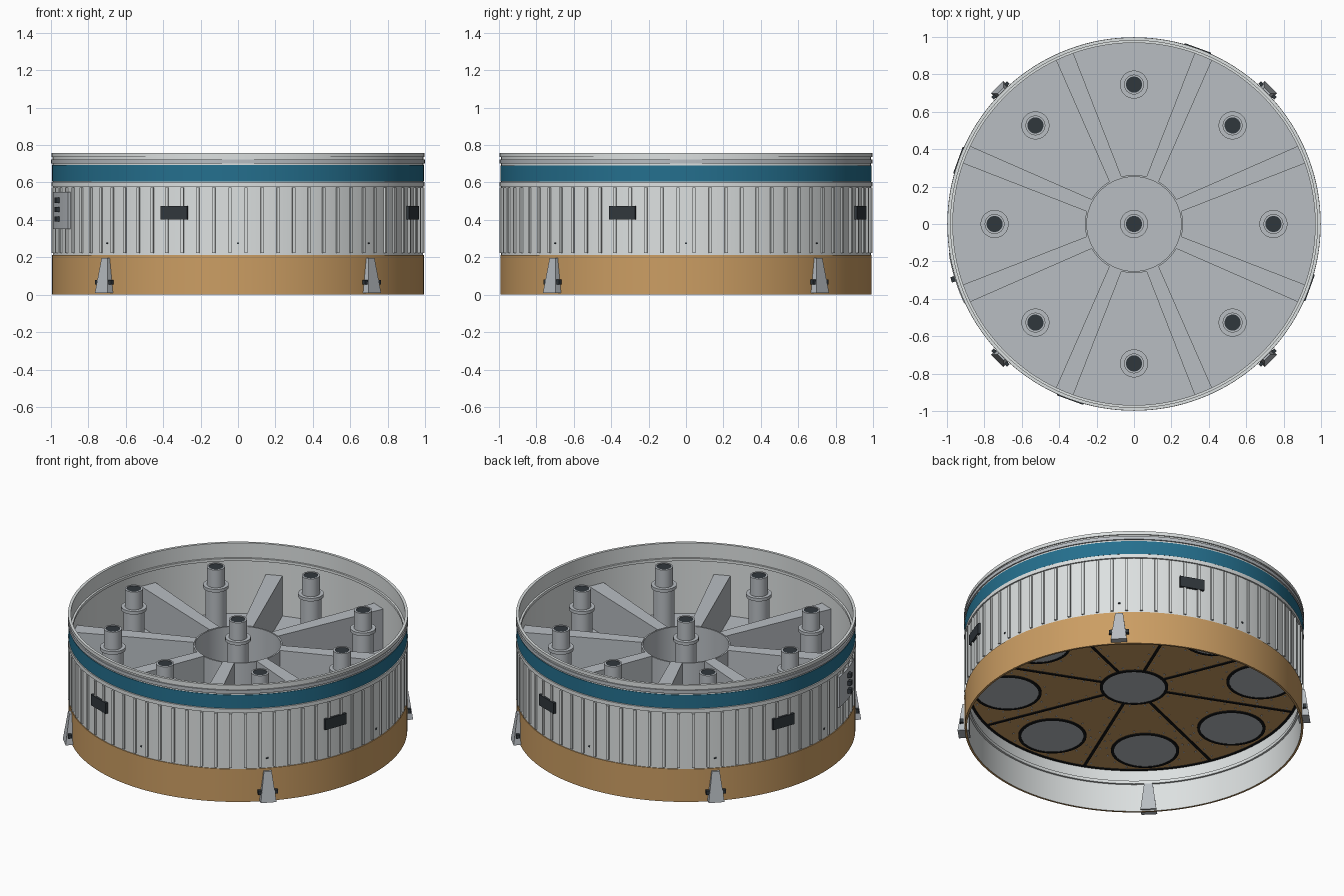
import bpy, bmesh
from math import pi, radians, cos, sin
from mathutils import Matrix, Vector

cube = bpy.data.objects.get("Cube")
if cube:
    bpy.data.objects.remove(cube)


def material(name, rgb):
    m = bpy.data.materials.new(name)
    m.use_nodes = True
    m.diffuse_color = (*rgb, 1)
    bsdf = next(n for n in m.node_tree.nodes if n.type == 'BSDF_PRINCIPLED')
    bsdf.inputs["Base Color"].default_value = (*rgb, 1)
    return m


WHITE = material("panel white", (0.72, 0.75, 0.75))
GREY = material("structure grey", (0.48, 0.51, 0.54))
TAN = material("cork tan", (0.60, 0.34, 0.125))
BLUE = material("band blue", (0.018, 0.16, 0.27))
DARK = material("dark fitting", (0.03, 0.038, 0.045))
BLACK = material("seam black", (0.008, 0.009, 0.01))

QUARTERS = [radians(45 + 90 * i) for i in range(4)]
EIGHTHS = [radians(45 * i) for i in range(8)]
SPOKES = [a + radians(22.5) for a in EIGHTHS]
POST_R = 0.745
SITES = [Vector((0, 0, 0))] + [Vector((POST_R * cos(a), POST_R * sin(a), 0)) for a in EIGHTHS]


def finish(bm, name, *mats):
    bmesh.ops.recalc_face_normals(bm, faces=bm.faces)
    mesh = bpy.data.meshes.new(name)
    bm.to_mesh(mesh)
    bm.free()
    for m in mats:
        mesh.materials.append(m)
    ob = bpy.data.objects.new(name, mesh)
    bpy.context.collection.objects.link(ob)
    return ob


def lathe(bm, profile, segs=144, centre=Vector(), mats=None, closed=True):
    """Revolve (radius, z) points; mats gives one slot per profile segment."""
    rings = []
    for r, z in profile:
        rings.append([bm.verts.new(centre + Vector((r * cos(2 * pi * i / segs),
                      r * sin(2 * pi * i / segs), z))) for i in range(segs)])
    n = len(rings)
    for k in range(n if closed else n - 1):
        a, b = rings[k], rings[(k + 1) % n]
        for i in range(segs):
            j = (i + 1) % segs
            f = bm.faces.new((a[i], a[j], b[j], b[i]))
            f.material_index = mats[k] if mats else 0
    if not closed:
        bm.faces.new(rings[0])
        bm.faces.new(rings[-1])


def disc(bm, r, z0, z1, centre=Vector(), segs=48):
    lathe(bm, [(r, z0), (r, z1)], segs, centre, closed=False)


def ring(bm, r0, r1, z0, z1, centre=Vector(), segs=144):
    lathe(bm, [(r0, z0), (r1, z0), (r1, z1), (r0, z1)], segs, centre)


def box(bm, angle, r0, r1, width, z0, z1, outer_width=None, shift=0):
    """Block along a radius, optionally wider at its outer end."""
    rot = Matrix.Rotation(angle, 4, 'Z')
    made = bmesh.ops.create_cube(bm, size=1)["verts"]
    for v in made:
        w = outer_width if outer_width and v.co.x > 0 else width
        v.co = rot @ Vector((r1 if v.co.x > 0 else r0, v.co.y * w + shift,
                             z1 if v.co.z > 0 else z0))


# Outer wall: tan skirt, white panels, blue band, white rim and inner face
bm = bmesh.new()
lathe(bm, [(0.98, 0), (0.993, 0), (0.993, 0.212), (0.988, 0.212), (0.988, 0.605),
           (0.993, 0.605), (0.993, 0.692), (0.99, 0.692), (0.99, 0.757), (0.98, 0.757)],
      mats=[1, 1, 1, 0, 2, 2, 2, 0, 0, 0])
finish(bm, "outer_wall", WHITE, TAN, BLUE)

# Outer ring frames
bm = bmesh.new()
ring(bm, 0.985, 0.997, 0.578, 0.602)
ring(bm, 0.985, 0.997, 0.735, 0.757)
finish(bm, "white_rings", WHITE)
bm = bmesh.new()
ring(bm, 0.985, 0.998, 0.702, 0.724)
finish(bm, "upper_grey_ring", GREY)

# Inner ledges
bm = bmesh.new()
ring(bm, 0.968, 0.982, 0.645, 0.662)
ring(bm, 0.968, 0.982, 0.18, 0.2)
finish(bm, "inner_ledges", WHITE)

# Vertical stringers
bm = bmesh.new()
for i in range(72):
    box(bm, radians(2.5 + 5 * i), 0.98, 0.998, 0.016, 0.222, 0.572)
finish(bm, "stringers", WHITE)

# Dark access windows and small vent dots
bm = bmesh.new()
for a in QUARTERS:
    box(bm, a + radians(25), 0.985, 1.001, 0.15, 0.403, 0.473)
for i in range(16):
    box(bm, radians(22.5 * i), 0.98, 0.992, 0.012, 0.27, 0.28)
finish(bm, "windows_and_vents", DARK)

# Connector panel, made of narrow curved strips, with three plugs
bm = bmesh.new()
for i in range(8):
    box(bm, radians(190 + 2 * i), 0.98, 1.002, 0.036, 0.352, 0.55)
finish(bm, "connector_panel", GREY)
bm = bmesh.new()
for z in (0.405, 0.455, 0.505):
    box(bm, radians(197), 0.99, 1.022, 0.03, z - 0.014, z + 0.014)
finish(bm, "connector_plugs", DARK)

# Tapered hold-down brackets with side pins
bm = bmesh.new()
pins = bmesh.new()
for a in QUARTERS:
    rot = Matrix.Rotation(a, 4, 'Z')
    for v in bmesh.ops.create_cube(bm, size=1)["verts"]:
        top = v.co.z > 0
        outer = 1.008 if top else 1.035
        v.co = rot @ Vector((outer if v.co.x > 0 else 0.968,
                             v.co.y * (0.046 if top else 0.094), 0.197 if top else 0.008))
    box(pins, a, 1.0, 1.02, 0.118, 0.055, 0.08)
finish(bm, "brackets", GREY)
finish(pins, "bracket_pins", DARK)

# Floor, hub drum and radial beams
bm = bmesh.new()
disc(bm, 0.981, 0.288, 0.3, segs=144)
finish(bm, "floor", GREY)
bm = bmesh.new()
ring(bm, 0.252, 0.262, 0.295, 0.557, segs=72)
finish(bm, "hub_drum", GREY)
bm = bmesh.new()
for a in SPOKES:
    box(bm, a, 0.256, 0.978, 0.07, 0.295, 0.56, outer_width=0.1)
finish(bm, "radial_beams", GREY)

# Posts with collars and dark caps
posts = bmesh.new()
caps = bmesh.new()
for c in SITES:
    lathe(posts, [(0.062, 0.295), (0.062, 0.585), (0.075, 0.585), (0.075, 0.605),
                  (0.053, 0.605), (0.053, 0.72), (0.043, 0.72), (0.043, 0.7)],
          32, c, closed=False)
    disc(caps, 0.043, 0.705, 0.717, c, 32)
finish(posts, "posts", GREY)
finish(caps, "post_caps", DARK)

# Underside heat shield with black seams, discs and rivets
bm = bmesh.new()
disc(bm, 0.981, 0.278, 0.289, segs=144)
finish(bm, "heat_shield", TAN)
seams = bmesh.new()
discs = bmesh.new()
rivets = bmesh.new()
ring(seams, 0.966, 0.981, 0.273, 0.28)
for c in SITES:
    ring(seams, 0.183, 0.2, 0.271, 0.28, c, 48)
    disc(discs, 0.185, 0.273, 0.28, c)
    for i in range(16):
        a = radians(11.25 + 22.5 * i)
        spot = c + 0.228 * Vector((cos(a), sin(a), 0))
        if spot.length < 0.955:
            disc(rivets, 0.006, 0.275, 0.28, spot, 6)
for a in SPOKES:
    box(seams, a, 0.19, 0.975, 0.016, 0.273, 0.28)
    for k in range(8):
        for side in (-0.03, 0.03):
            spot = Matrix.Rotation(a, 3, 'Z') @ Vector((0.3 + 0.09 * k, side, 0))
            disc(rivets, 0.006, 0.275, 0.28, spot, 6)
finish(seams, "shield_seams", BLACK)
finish(discs, "shield_discs", GREY)
finish(rivets, "shield_rivets", GREY)

# Smooth the round parts while keeping hard edges
bpy.ops.object.select_all(action='DESELECT')
for name in ("outer_wall", "white_rings", "upper_grey_ring", "inner_ledges", "floor", "hub_drum",
             "posts", "post_caps", "heat_shield", "shield_discs", "shield_seams"):
    ob = bpy.data.objects[name]
    ob.select_set(True)
    bpy.context.view_layer.objects.active = ob
bpy.ops.object.shade_smooth_by_angle(angle=radians(30))
